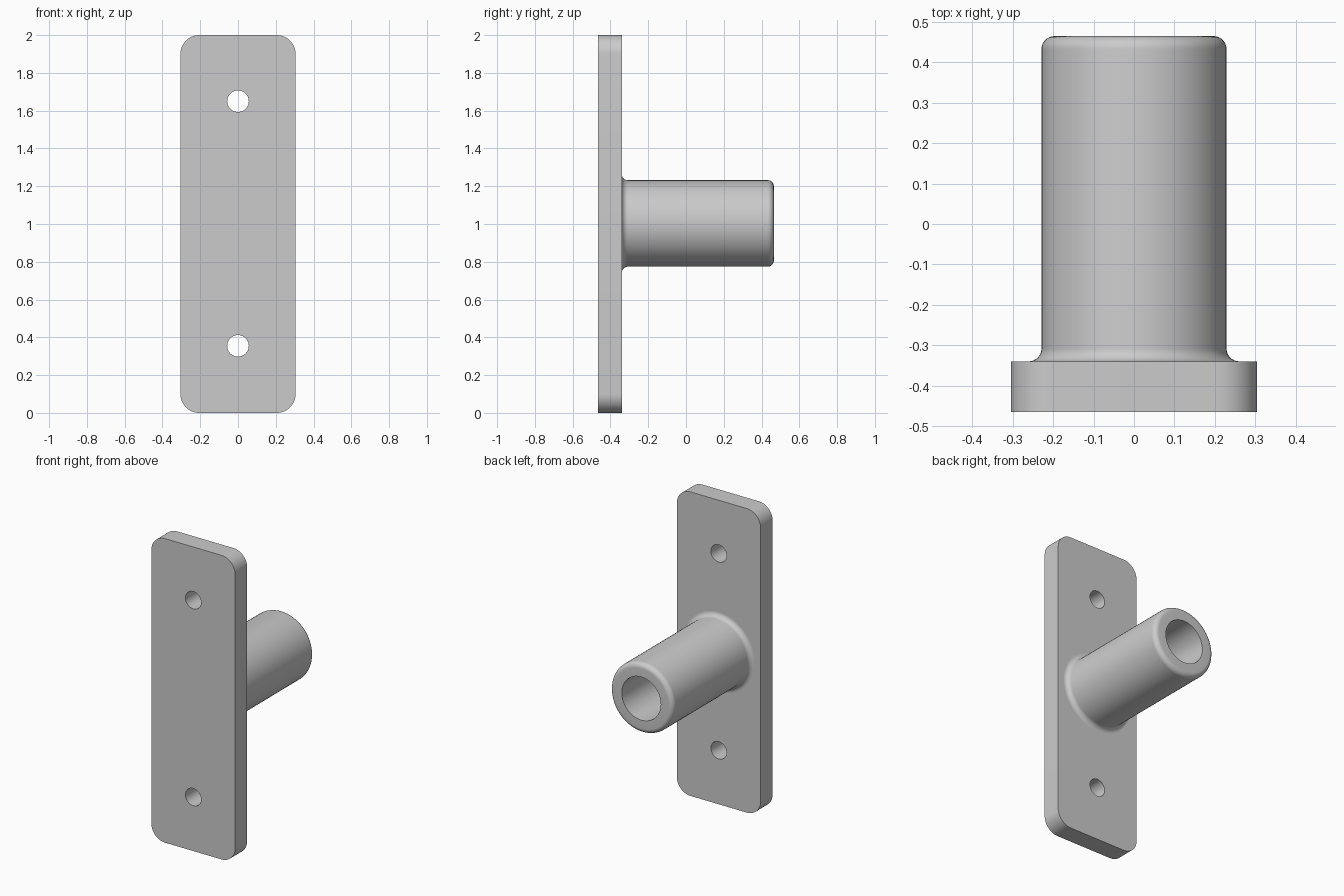
import bpy, bmesh, math
from math import sin, cos, pi

if "Cube" in bpy.data.objects:
    bpy.data.objects.remove(bpy.data.objects["Cube"])

grey = bpy.data.materials.new("plain grey")
grey.diffuse_color = (0.6, 0.6, 0.6, 1)
grey.use_nodes = True
grey.node_tree.nodes["Principled BSDF"].inputs["Base Color"].default_value = grey.diffuse_color


def arc(cx, cy, r, a0, a1, n):
    """Points along an arc, angles in degrees."""
    return [(cx + r * cos(math.radians(a0 + (a1 - a0) * i / n)),
             cy + r * sin(math.radians(a0 + (a1 - a0) * i / n))) for i in range(n + 1)]


def finish(ob):
    ob.data.materials.clear()
    ob.data.materials.append(grey)
    bpy.ops.object.select_all(action='DESELECT')
    ob.select_set(True)
    bpy.context.view_layer.objects.active = ob
    bpy.ops.object.shade_smooth_by_angle(angle=math.radians(35))


# Mounting plate: rounded rectangle with two screw holes
W, R = 0.305, 0.10
FRONT, BACK = -0.465, -0.34
outline = (arc(W - R, 2 - R, R, 0, 90, 12) + arc(R - W, 2 - R, R, 90, 180, 12)
           + arc(R - W, R, R, 180, 270, 12) + arc(W - R, R, R, 270, 360, 12))
holes = [arc(0, z, 0.057, 0, 360, 40)[:-1] for z in (0.355, 1.65)]

curve = bpy.data.curves.new("mounting_plate", 'CURVE')
curve.dimensions, curve.fill_mode = '2D', 'BOTH'
curve.extrude = (BACK - FRONT) / 2
for loop in [outline] + holes:
    s = curve.splines.new('POLY')
    s.points.add(len(loop) - 1)
    for p, (x, y) in zip(s.points, loop):
        p.co = (x, y, 0, 1)
    s.use_cyclic_u = True
plate = bpy.data.objects.new("mounting_plate", curve)
bpy.context.collection.objects.link(plate)
plate.rotation_euler.x = pi / 2
plate.location.y = (FRONT + BACK) / 2
bpy.context.view_layer.objects.active = plate
plate.select_set(True)
bpy.ops.object.convert(target='MESH')
plate = bpy.context.object
bm = bmesh.new()
bm.from_mesh(plate.data)
bmesh.ops.remove_doubles(bm, verts=bm.verts, dist=1e-5)
bmesh.ops.recalc_face_normals(bm, faces=bm.faces)
bm.to_mesh(plate.data)
bm.free()
finish(plate)

# Hollow tube: turned profile of (radius, y) with base fillet and rounded end
RO, RI, END, F, CZ = 0.229, 0.142, 0.465, 0.032, 1.003
profile = ([(RI, BACK - 0.005), (RO + F, BACK - 0.005)]
           + arc(RO + F, BACK + F, F, 270, 180, 8)
           + arc(RO - F, END - F, F, 0, 90, 8)
           + [(RI, END)])
SEG = 64
bm = bmesh.new()
rings = [[bm.verts.new((r * cos(2 * pi * i / SEG), y, CZ + r * sin(2 * pi * i / SEG)))
          for i in range(SEG)] for r, y in profile]
for a, b in zip(rings, rings[1:] + rings[:1]):
    for i in range(SEG):
        j = (i + 1) % SEG
        bm.faces.new((a[i], a[j], b[j], b[i]))
bmesh.ops.recalc_face_normals(bm, faces=bm.faces)
mesh = bpy.data.meshes.new("hollow_tube")
bm.to_mesh(mesh)
bm.free()
tube = bpy.data.objects.new("hollow_tube", mesh)
bpy.context.collection.objects.link(tube)
finish(tube)
